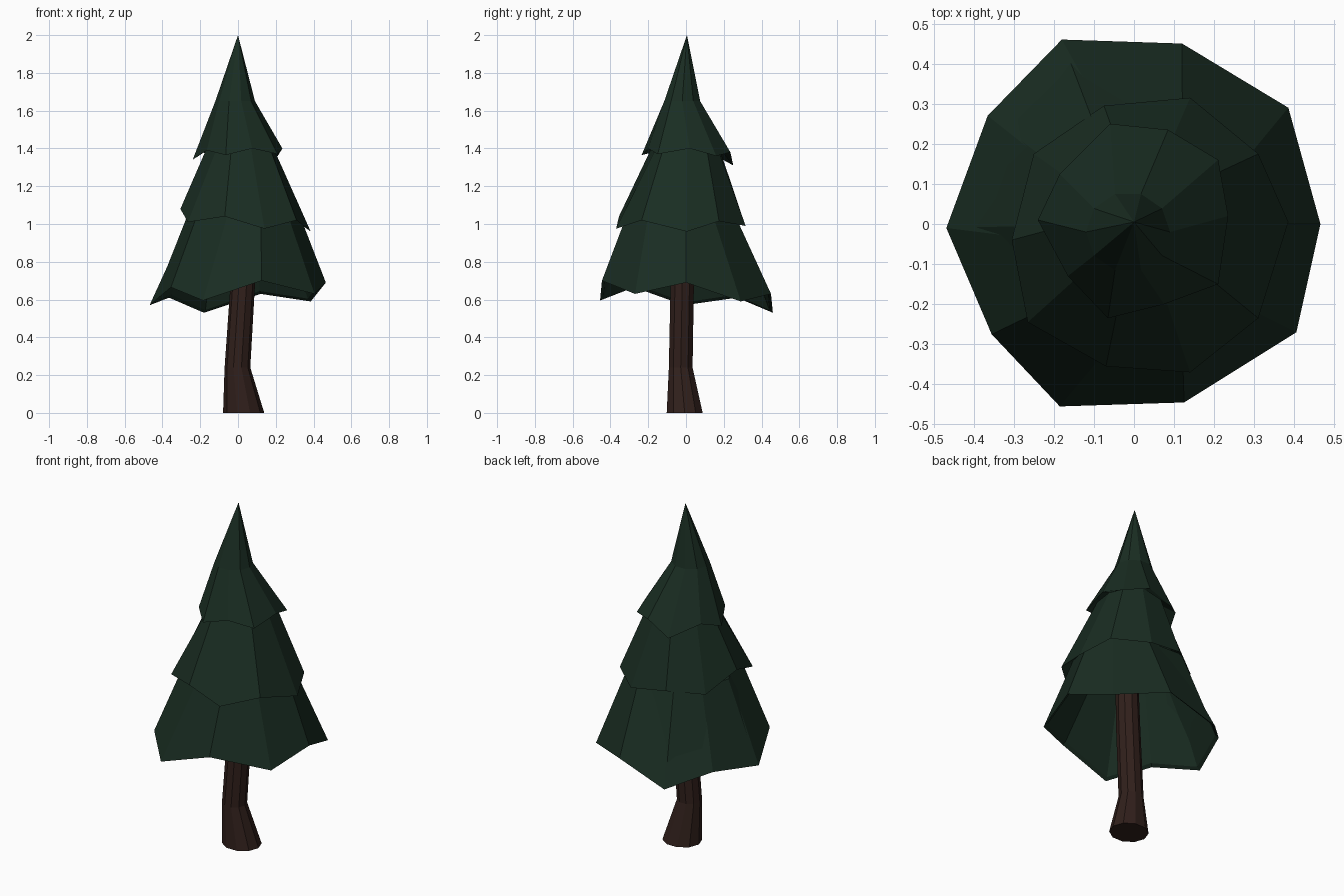
import bpy
from math import cos, sin, tau

if "Cube" in bpy.data.objects:
    bpy.data.objects.remove(bpy.data.objects["Cube"])

SIDES = 10


def material(name, rgb):
    m = bpy.data.materials.new(name)
    m.diffuse_color = (*rgb, 1)
    m.use_nodes = True
    m.node_tree.nodes["Principled BSDF"].inputs["Base Color"].default_value = m.diffuse_color
    return m


def circle(cx, cy, rx, ry, z):
    return [(cx + rx * cos(tau * i / SIDES), cy + ry * sin(tau * i / SIDES), z)
            for i in range(SIDES)]


def inset(ring, s, z=None, dz=0.0, shift=(0, 0)):
    """Scale a ring about its own centre; flatten it to z or lift it by dz."""
    cx = sum(p[0] for p in ring) / SIDES
    cy = sum(p[1] for p in ring) / SIDES
    return [(cx + (x - cx) * s + shift[0], cy + (y - cy) * s + shift[1],
             h + dz if z is None else z) for x, y, h in ring]


def loft(name, rings, mat, start=None, end=None):
    """Skin rings from bottom to top; ends close to a point or a flat cap."""
    verts = [p for r in rings for p in r]
    n, last = SIDES, (len(rings) - 1) * SIDES
    faces = [(k * n + i, k * n + (i + 1) % n, (k + 1) * n + (i + 1) % n, (k + 1) * n + i)
             for k in range(len(rings) - 1) for i in range(n)]
    faces.append(tuple(reversed(range(n))))
    if end:
        verts.append(end)
        faces += [(last + i, last + (i + 1) % n, len(verts) - 1) for i in range(n)]
    else:
        faces.append(tuple(range(last, last + n)))
    me = bpy.data.meshes.new(name)
    me.from_pydata(verts, [], faces)
    me.materials.append(mat)
    ob = bpy.data.objects.new(name, me)
    bpy.context.collection.objects.link(ob)
    return ob


green = material("needles", (0.010, 0.026, 0.016))
brown = material("bark", (0.030, 0.014, 0.011))

# Ragged lower rims of the three foliage tiers, counter-clockwise from +x
low = [(.465, 0, .69), (.385, .29, .59), (.12, .45, .63), (-.18, .46, .53),
       (-.365, .27, .61), (-.468, -.01, .57), (-.355, -.275, .665),
       (-.185, -.455, .595), (.125, -.445, .70), (.405, -.27, .63)]
mid = [(.385, .005, .96), (.31, .175, 1.015), (.14, .315, .99), (-.075, .295, 1.02),
       (-.25, .175, 1.00), (-.305, -.04, 1.08), (-.265, -.245, 1.01),
       (-.07, -.355, 1.04), (.14, -.37, .975), (.31, -.235, 1.02)]
top = [(.235, .02, 1.40), (.21, .16, 1.36), (.085, .235, 1.38), (-.06, .25, 1.31),
       (-.185, .125, 1.38), (-.24, .01, 1.34), (-.165, -.13, 1.39),
       (-.065, -.235, 1.365), (.075, -.20, 1.40), (.21, -.15, 1.37)]

# Foliage: hollow inside of the skirt, then the stepped outside up to the tip
loft("foliage", [
    inset(low, .58, z=1.03),
    inset(low, .96, dz=.015),
    low,
    inset(mid, .82, z=1.06),
    mid,
    inset(top, .71, z=1.42, shift=(.01, -.01)),
    top,
    circle(-.015, -.02, .105, .10, 1.65),
], green, end=(0, .005, 2.0))

# Trunk: flared foot, bent above the ground
loft("trunk", [
    circle(.03, -.007, .109, .10, 0),
    circle(-.003, -.028, .068, .066, .24),
    circle(.025, -.02, .065, .065, .68),
    circle(.035, -.02, .06, .06, 1.03),
], brown)
